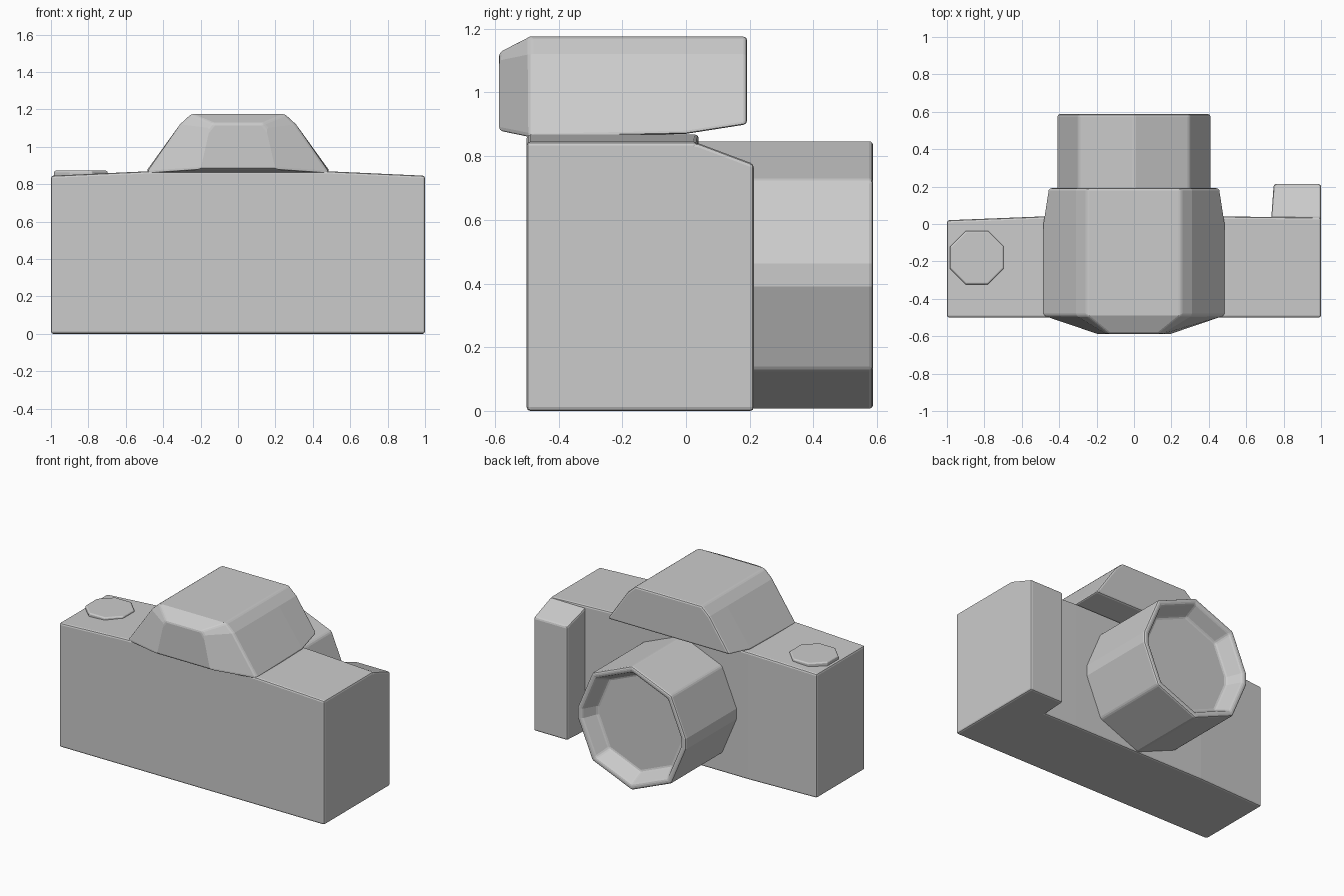
import bpy
import bmesh
from math import cos, sin, radians

cube = bpy.data.objects.get("Cube")
if cube:
    bpy.data.objects.remove(cube, do_unlink=True)

# One plain clay material
GREY = (0.6, 0.6, 0.6, 1)
clay = bpy.data.materials.new("light grey")
clay.use_nodes = True
clay.diffuse_color = GREY
clay.node_tree.nodes["Principled BSDF"].inputs["Base Color"].default_value = GREY


def loft(name, rings, bevel):
    """Bridge equal-sized rings of points, cap both ends and soften edges."""
    bm = bmesh.new()
    loops = [[bm.verts.new(p) for p in ring] for ring in rings]
    for a, b in zip(loops, loops[1:]):
        for i in range(len(a)):
            j = (i + 1) % len(a)
            bm.faces.new((a[i], a[j], b[j], b[i]))
    bm.faces.new(loops[0])
    bm.faces.new(loops[-1])
    bmesh.ops.recalc_face_normals(bm, faces=bm.faces)
    mesh = bpy.data.meshes.new(name)
    bm.to_mesh(mesh)
    bm.free()
    mesh.materials.append(clay)
    obj = bpy.data.objects.new(name, mesh)
    bpy.context.collection.objects.link(obj)
    mod = obj.modifiers.new("soft edges", "BEVEL")
    mod.width = bevel
    mod.segments = 2
    mod.limit_method = "ANGLE"
    mod.angle_limit = radians(28)
    return obj


# Body: cross-sections along x, slightly crowned in the middle
BACK = -0.5
sections = [(-1, 0.02, 0.845), (-0.5, 0.04, 0.868),
            (0.5, 0.04, 0.868), (1, 0.035, 0.845)]
loft("body", [[(x, BACK, 0), (x, front, 0), (x, front, top), (x, BACK, top)]
              for x, front, top in sections], 0.012)

# Hand grip with a sloping top and a slightly tapered inner wall
grip_profile = [(-0.04, 0), (0.213, 0), (0.213, 0.775), (0.04, 0.84), (-0.04, 0.84)]
loft("hand_grip", [[(0.73 + max(y, 0) * 0.08, y, z) for y, z in grip_profile],
                   [(1, y, z) for y, z in grip_profile]], 0.012)


# Viewfinder hump: mirrored half-profile lofted along y
def hump_ring(y, half):
    right = [(x, y, z) for x, z in half]
    return right + [(-x, y, z) for x, z in reversed(half)]


shoulder = [(0.31, 1.12), (0.25, 1.175)]
loft("viewfinder_hump", [
    hump_ring(-0.587, [(0.2, 0.88), (0.15, 1.1), (0.13, 1.125)]),
    hump_ring(-0.49, [(0.49, 0.86)] + shoulder),
    hump_ring(0.0, [(0.49, 0.87)] + shoulder),
    hump_ring(0.192, [(0.46, 0.9)] + shoulder),
], 0.012)

# Lens barrel: octagon with blunted side corners and a recessed front
half_angles = [-90, -45, -5, 5, 45]
angles = half_angles + [a + 180 for a in half_angles]


def lens_ring(y, radius):
    ring = []
    for a in angles:
        r = radius * (0.973 if abs(a) in (5, 175, 185) else 1)
        ring.append((r * cos(radians(a)), y, 0.427 + r * sin(radians(a))))
    return ring


loft("lens_barrel", [lens_ring(0, 0.422), lens_ring(0.587, 0.422),
                     lens_ring(0.587, 0.385), lens_ring(0.485, 0.335)], 0.012)

# Shutter button on the top plate
octagon = [radians(22.5 + 45 * i) for i in range(8)]
loft("shutter_button", [[(-0.84 + r * cos(a), -0.18 + r * sin(a), z) for a in octagon]
                        for r, z in ((0.155, 0.83), (0.155, 0.866), (0.148, 0.872))], 0.003)
